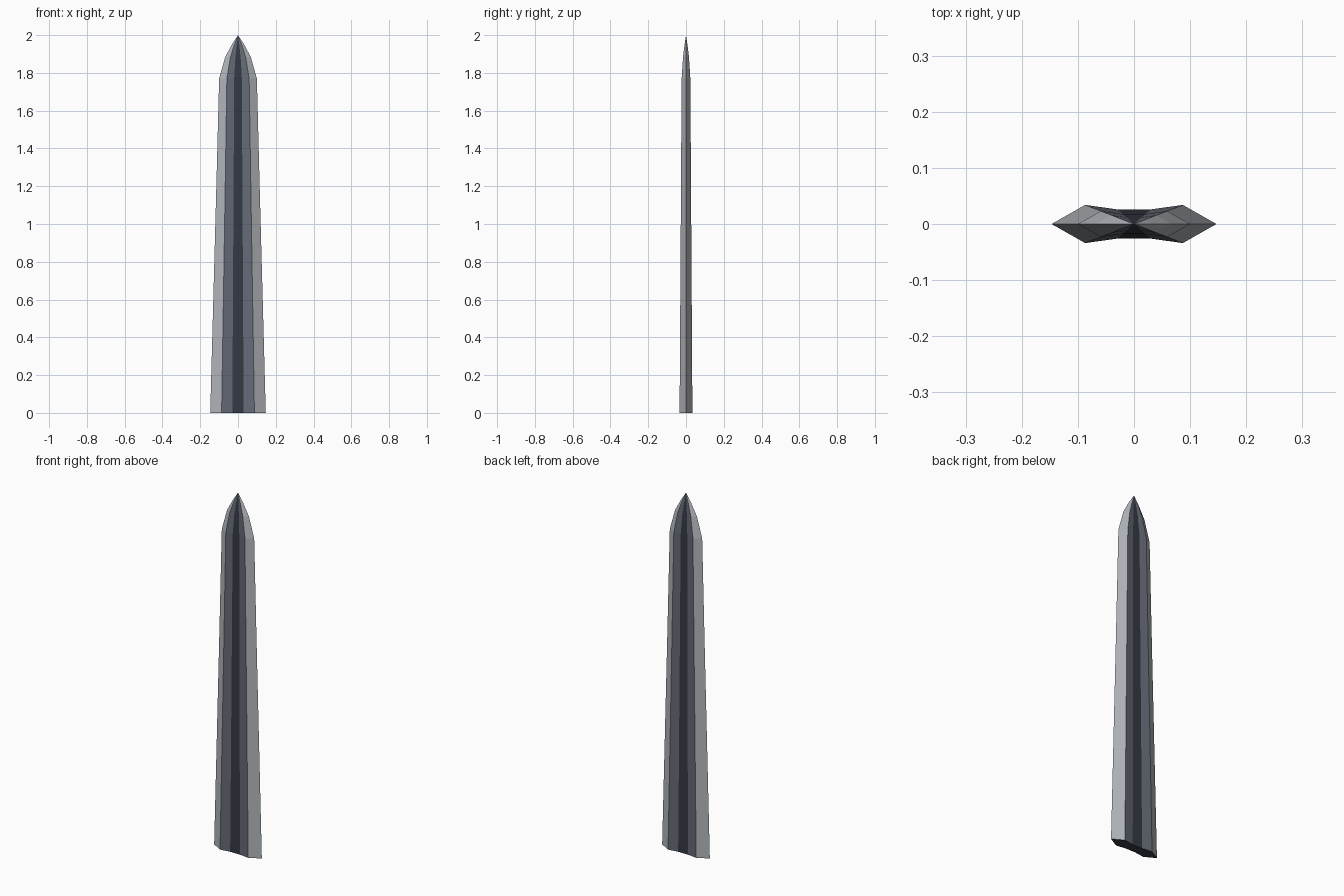
import bpy, bmesh

if "Cube" in bpy.data.objects:
    bpy.data.objects.remove(bpy.data.objects["Cube"])

def material(name, rgb):
    m = bpy.data.materials.new(name)
    m.diffuse_color = (*rgb, 1)
    m.use_nodes = True
    m.node_tree.nodes["Principled BSDF"].inputs["Base Color"].default_value = m.diffuse_color
    return m

# Right-front quarter of the cross-section: cutting edge, ridge, fuller border
quarter = [(0.147, 0), (0.087, 0.034), (0.03, 0.026)]
upper = quarter + [(-x, y) for x, y in reversed(quarter)]
section = upper + [(x, -y) for x, y in reversed(upper[1:-1])]
n = len(section)

# Height and scale of each ring: slow taper, then the rounded point
rings = [(0, 1.0), (0.6, 0.89), (1.2, 0.78), (1.77, 0.68),
         (1.885, 0.46), (1.95, 0.22)]

bm = bmesh.new()
loops = [[bm.verts.new((x * s, y * s, z)) for x, y in section] for z, s in rings]
tip = bm.verts.new((0, 0, 2))

# Slots by face strip: 0 bevelled edge, 1 fuller slope, 2 fuller floor
strip = [0, 1, 2, 1, 0] * 2
for i in range(n):
    j = (i + 1) % n
    for a, b in zip(loops, loops[1:]):
        bm.faces.new((a[i], a[j], b[j], b[i])).material_index = strip[i]
    bm.faces.new((loops[-1][i], loops[-1][j], tip)).material_index = strip[i]

# Closed base
bm.faces.new(loops[0][::-1]).material_index = 2
bmesh.ops.recalc_face_normals(bm, faces=bm.faces)

mesh = bpy.data.meshes.new("blade")
bm.to_mesh(mesh)
bm.free()
for name, rgb in (("edge_steel", (0.45, 0.47, 0.5)),
                  ("slope_steel", (0.13, 0.145, 0.185)),
                  ("fuller_steel", (0.035, 0.042, 0.057))):
    mesh.materials.append(material(name, rgb))
blade = bpy.data.objects.new("blade", mesh)
bpy.context.collection.objects.link(blade)
